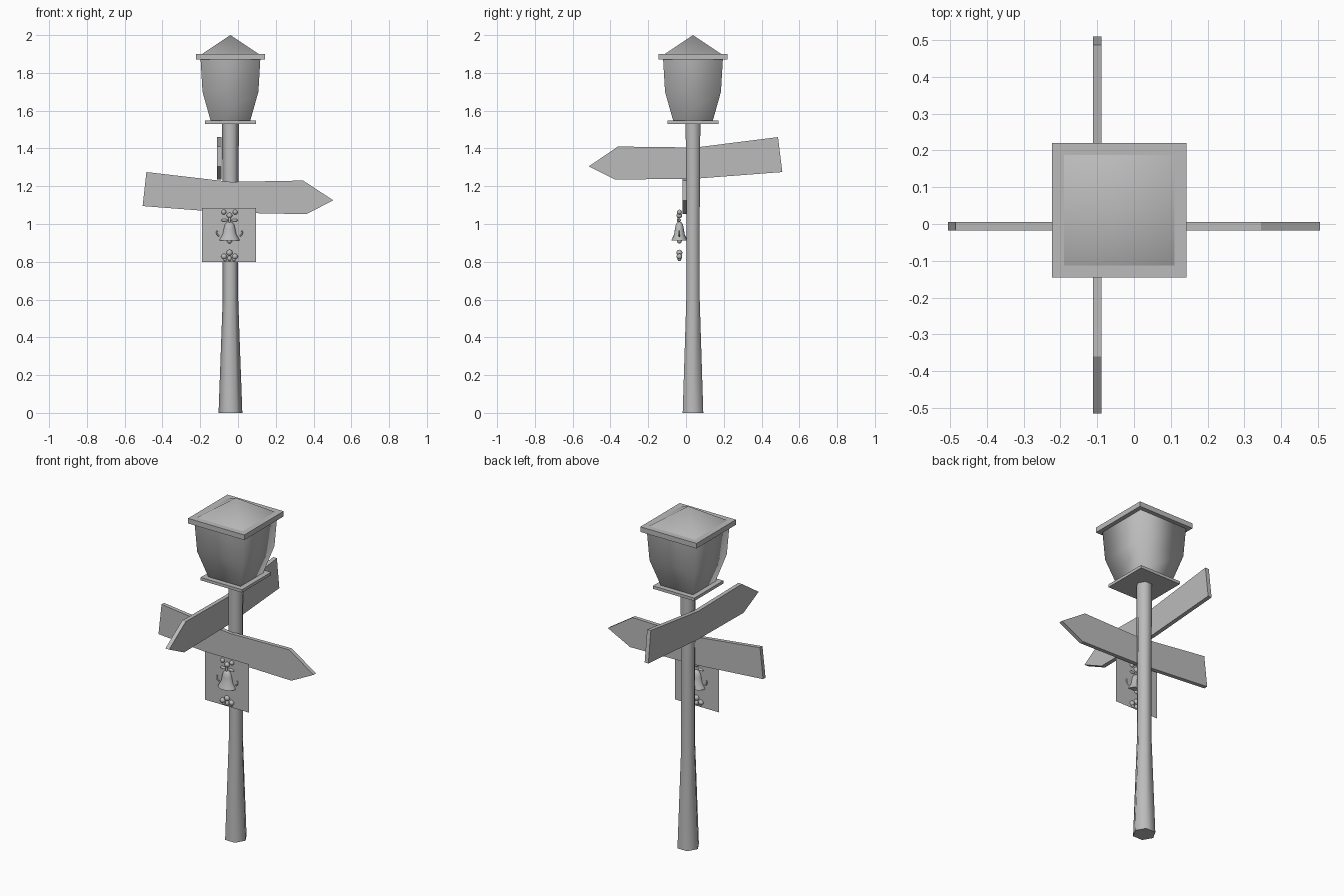
import bpy, bmesh, math
from mathutils import Vector

cube = bpy.data.objects.get("Cube")
if cube:
    bpy.data.objects.remove(cube, do_unlink=True)

CX, CY = -0.04, 0.037      # axis of the post
PLATE_Y = -0.035           # plane of the hanging plate
BELL_X = -0.045

grey = bpy.data.materials.new("plain grey")
grey.use_nodes = True
grey.diffuse_color = (0.5, 0.5, 0.5, 1)
bsdf = next(n for n in grey.node_tree.nodes if n.type == 'BSDF_PRINCIPLED')
bsdf.inputs["Base Color"].default_value = (0.5, 0.5, 0.5, 1)


def finish(name, bm):
    bmesh.ops.recalc_face_normals(bm, faces=bm.faces)
    mesh = bpy.data.meshes.new(name)
    bm.to_mesh(mesh)
    bm.free()
    mesh.materials.append(grey)
    obj = bpy.data.objects.new(name, mesh)
    bpy.context.collection.objects.link(obj)
    return obj


def loft(name, profile, sides, centre, turn=0.0, smooth=True, caps=True, squash=1.0):
    """Stack regular rings of (radius, z); a zero radius makes a point."""
    bm = bmesh.new()
    rings = []
    for r, z in profile:
        count = sides if r > 0 else 1
        rings.append([bm.verts.new((
            centre[0] + r * math.cos(turn + math.tau * i / sides),
            centre[1] + r * math.sin(turn + math.tau * i / sides) * squash, z))
            for i in range(count)])
    for low, high in zip(rings, rings[1:]):
        for i in range(sides):
            j = (i + 1) % sides
            loop = [low[i % len(low)], low[j % len(low)],
                    high[j % len(high)], high[i % len(high)]]
            bm.faces.new(list(dict.fromkeys(loop))).smooth = smooth
    if caps:
        for ring in (rings[0], rings[-1]):
            if len(ring) > 2:
                cap = bm.faces.new(ring)
                for edge in cap.edges:
                    edge.smooth = False
    return finish(name, bm)


def square_loft(name, profile, **options):
    return loft(name, [(h * math.sqrt(2), z) for h, z in profile], 4,
                (CX, CY), math.pi / 4, **options)


def board(name, outline, place, thickness_axis, low, high):
    """Extrude a flat outline between two depths."""
    bm = bmesh.new()
    face = bm.faces.new([bm.verts.new(place(a, z, low)) for a, z in outline])
    made = bmesh.ops.extrude_face_region(bm, geom=[face])["geom"]
    bmesh.ops.translate(bm, vec=Vector(thickness_axis) * (high - low),
                        verts=[v for v in made if isinstance(v, bmesh.types.BMVert)])
    return finish(name, bm)


def ball(name, x, z, r, y=PLATE_Y, stretch=(1, 1, 1)):
    bm = bmesh.new()
    bmesh.ops.create_uvsphere(bm, u_segments=12, v_segments=8, radius=r)
    bmesh.ops.scale(bm, vec=stretch, verts=bm.verts)
    bmesh.ops.translate(bm, vec=(x, y, z), verts=bm.verts)
    for f in bm.faces:
        f.smooth = True
    return finish(name, bm)


def rod(name, points, r):
    curve = bpy.data.curves.new(name, 'CURVE')
    curve.dimensions = '3D'
    curve.bevel_depth = r
    curve.bevel_resolution = 2
    curve.use_fill_caps = True
    spline = curve.splines.new('POLY')
    spline.points.add(len(points) - 1)
    for p, co in zip(spline.points, points):
        p.co = (*co, 1)
    curve.materials.append(grey)
    obj = bpy.data.objects.new(name, curve)
    bpy.context.collection.objects.link(obj)
    return obj


# Six-sided post and square lantern
loft("post", [(0.063, 0), (0.041, 0.6), (0.041, 1.05), (0.045, 1.54)], 6, (CX, CY))
square_loft("lantern_base", [(0.135, 1.53), (0.135, 1.547)], smooth=False)
square_loft("lantern_body", [(0.105, 1.547), (0.148, 1.70), (0.158, 1.87)], caps=False)
square_loft("roof_slab", [(0.183, 1.87), (0.183, 1.90)], smooth=False)
square_loft("roof_peak", [(0.15, 1.90), (0, 2.0)], caps=False)

# Two bent arrow boards
board("front_arrow_board",
      [(-0.505, 1.095), (-0.05, 1.06), (0.36, 1.052), (0.505, 1.125),
       (0.345, 1.23), (-0.04, 1.223), (-0.485, 1.275)],
      lambda a, z, d: (a, d, z), (0, 1, 0), -0.018, 0.005)
board("side_arrow_board",
      [(-0.515, 1.305), (-0.375, 1.235), (0.05, 1.24), (0.51, 1.275),
       (0.487, 1.46), (0.05, 1.405), (-0.36, 1.41)],
      lambda a, z, d: (d, a, z), (1, 0, 0), -0.112, -0.088)

# Thin hanging plate
bm = bmesh.new()
bm.faces.new([bm.verts.new((x, PLATE_Y, z)) for x, z in
              ((-0.19, 0.80), (0.095, 0.80), (0.095, 1.085), (-0.19, 1.085))])
finish("hanging_plate", bm)

# Bell with hanger and clapper
loft("bell", [(0.054, 0.912), (0.05, 0.922), (0.036, 0.945), (0.03, 0.975),
              (0.024, 0.998), (0.012, 1.01), (0, 1.013)],
     16, (BELL_X, PLATE_Y), squash=0.78)
ball("clapper", BELL_X, 0.91, 0.013)
rod("bell_hanger", [(BELL_X, PLATE_Y - 0.004, 1.005), (BELL_X, PLATE_Y - 0.008, 1.02),
                    (BELL_X, PLATE_Y, 1.04)], 0.006)

# Ornament clusters above and below the bell, mirrored left and right
ball("upper_middle_bead", BELL_X, 1.045, 0.015)
ball("lower_middle_bead", BELL_X, 0.848, 0.016)
ball("lower_drop", BELL_X, 0.818, 0.011, stretch=(1, 1, 1.3))
for side, label in ((-1, "right"), (1, "left")):
    ball(label + "_upper_bead", BELL_X + side * 0.03, 1.063, 0.013)
    ball(label + "_ribbon", BELL_X + side * 0.027, 1.02, 0.017, stretch=(1, 0.5, 0.45))
    ball(label + "_lower_bead", BELL_X + side * 0.029, 0.828, 0.015)
    ball(label + "_tail_bead", BELL_X + side * 0.024, 0.812, 0.009)
    arc = [math.radians(a) for a in range(-75, 31, 15)]
    rod(label + "_swing_mark",
        [(BELL_X + side * (0.046 + 0.021 * math.cos(a)), PLATE_Y,
          0.955 + 0.02 * math.sin(a)) for a in arc], 0.004)
